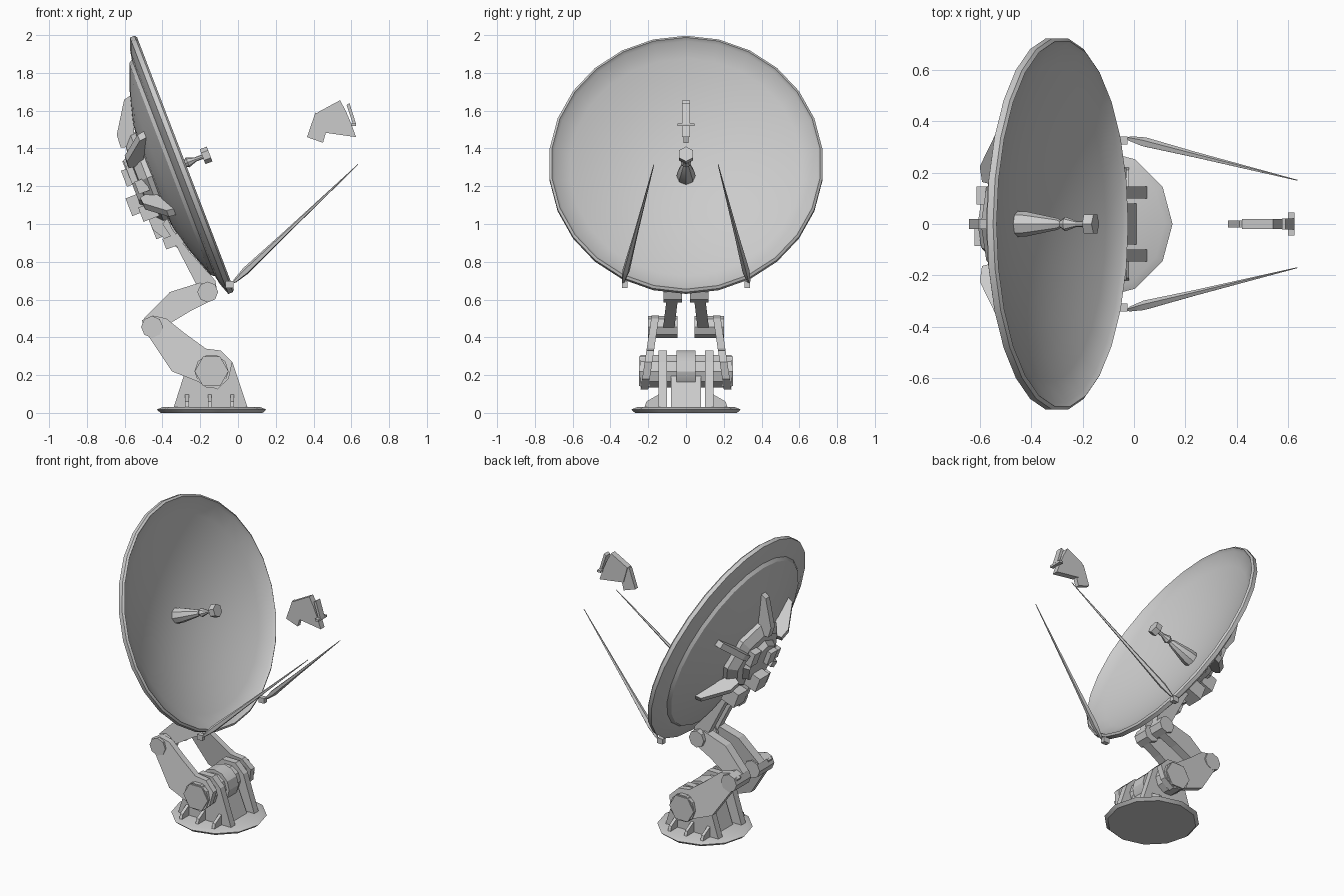
import bpy, bmesh, math
from mathutils import Matrix, Vector

if "Cube" in bpy.data.objects:
    bpy.data.objects.remove(bpy.data.objects["Cube"])

# Dish frame: local +z is the dish axis, local -x points up along the dish face
TILT = Matrix.Translation((-0.295, 0, 1.315)) @ Matrix.Rotation(math.radians(69), 4, 'Y')
I = Matrix.Identity(4)


def finish(name, bm, mat=I, smooth=30):
    bmesh.ops.remove_doubles(bm, verts=bm.verts, dist=1e-5)
    bmesh.ops.recalc_face_normals(bm, faces=bm.faces)
    me = bpy.data.meshes.new(name)
    bm.to_mesh(me)
    bm.free()
    me.transform(mat)
    ob = bpy.data.objects.new(name, me)
    bpy.context.collection.objects.link(ob)
    if smooth:
        bpy.ops.object.select_all(action='DESELECT')
        ob.select_set(True)
        bpy.context.view_layer.objects.active = ob
        bpy.ops.object.shade_smooth_by_angle(angle=math.radians(smooth))
    return ob


def revolve(name, profile, n, mat=I):
    """Spin (radius, height) points about z."""
    bm = bmesh.new()
    rings = []
    for r, z in profile:
        rings.append([bm.verts.new((r * math.cos(2 * math.pi * i / n),
                                    r * math.sin(2 * math.pi * i / n), z))
                      for i in range(n)] if r > 0 else [bm.verts.new((0, 0, z))])
    for a, b in zip(rings, rings[1:]):
        for i in range(n):
            j = (i + 1) % n
            f = [a[i % len(a)], a[j % len(a)], b[j % len(b)], b[i % len(b)]]
            bm.faces.new(list(dict.fromkeys(f)))
    return finish(name, bm, mat)


def prism(name, pts, a, b, axis='y', mat=I, lean=0, z0=0):
    """Extrude an (x, z) outline along y (leaning with height), or a (y, z) outline along x."""
    bm = bmesh.new()

    def make(p, d):
        return (p[0], d + lean * (p[1] - z0), p[1]) if axis == 'y' else (d, p[0], p[1])
    lo = [bm.verts.new(make(p, a)) for p in pts]
    hi = [bm.verts.new(make(p, b)) for p in pts]
    n = len(pts)
    bm.faces.new(lo)
    bm.faces.new(hi)
    for i in range(n):
        bm.faces.new((lo[i], lo[(i + 1) % n], hi[(i + 1) % n], hi[i]))
    return finish(name, bm, mat, 0)


def drum(name, x, z, r, y0, y1, n=10):
    m = Matrix.Translation((x, 0, z)) @ Matrix.Rotation(math.radians(-90), 4, 'X')
    return revolve(name, [(0, y0), (r, y0), (r, y1), (0, y1)], n, m)


def box(name, c, s, mat=I):
    bm = bmesh.new()
    bmesh.ops.create_cube(bm, size=1, matrix=Matrix.Translation(c) @ Matrix.Diagonal((*s, 1)))
    return finish(name, bm, mat, 0)


# Base plate and pedestal core
revolve("base_plate", [(0, 0), (0.27, 0), (0.29, 0.018), (0.26, 0.03), (0, 0.03)], 12,
        Matrix.Translation((-0.14, 0, 0)))
prism("pedestal_core", [(-0.29, .03), (0.01, .03), (-0.06, .2), (-0.23, .2)], -0.08, 0.08)
drum("pivot_shaft", -0.14, 0.22, 0.09, -0.24, 0.24)
drum("pivot_motor", -0.14, 0.22, 0.11, -0.05, 0.05, 12)

cheek = [(-0.34, .03), (0.05, .03), (-0.03, .27), (-0.09, .33), (-0.19, .33), (-0.27, .25)]
lower_arm = [(-0.51, .49), (-0.45, .515), (-0.38, .5), (-0.28, .42), (-0.17, .34), (-0.09, .33),
             (-0.03, .27), (-0.05, .18), (-0.11, .125), (-0.35, .22), (-0.47, .4)]
upper_arm = [(-0.50, .5), (-0.36, .64), (-0.2, .69), (-0.12, .66), (-0.13, .6), (-0.25, .54), (-0.4, .45)]
bracket = [(-0.2, .64), (-0.11, .64), (-0.12, .7), (-0.15, .735), (-0.25, .845), (-0.345, .968),
           (-0.375, 1.03), (-0.4, 1.0), (-0.34, .91)]

for s, side in ((1, "left"), (-1, "right")):
    # Pedestal cheeks and gussets
    prism(f"pedestal_cheek_{side}", cheek, s * 0.1, s * 0.145)
    for x in (-0.27, -0.15, -0.03):
        prism(f"gusset_{side}", [(s * .14, .03), (s * .22, .03), (s * .21, .06), (s * .14, .1)],
              x - 0.01, x + 0.01, 'x')
    # Folding arms with their joints
    prism(f"lower_arm_{side}", lower_arm, s * 0.15, s * 0.19, lean=-s * 0.15, z0=0.46)
    drum(f"shoulder_cap_{side}", -0.14, 0.22, 0.09, s * 0.19, s * 0.248, 6)
    drum(f"elbow_{side}", -0.455, 0.455, 0.058, s * 0.045, s * 0.2, 8)
    prism(f"upper_arm_{side}", upper_arm, s * 0.06, s * 0.12, lean=-s * 0.12, z0=0.46)
    drum(f"wrist_{side}", -0.16, 0.64, 0.055, s * 0.02, s * 0.12, 8)
    prism(f"dish_bracket_{side}", bracket, s * 0.03, s * 0.08)
    # Long tapered support struts
    a, b = Vector((-0.03, s * 0.335, 0.685)), Vector((0.635, s * 0.17, 1.315))
    d = b - a
    m = Matrix.Translation(a) @ d.to_track_quat('Z', 'Y').to_matrix().to_4x4()
    L = d.length
    revolve(f"strut_{side}", [(0, 0), (0.01, 0.02), (0.02, 0.1), (0.012, 0.4 * L), (0.002, L), (0, L)], 5, m)
    box(f"strut_foot_{side}", (-0.045, s * 0.325, 0.68), (0.04, 0.03, 0.035))

# Reflector bowl with thick rim and stepped back
bowl = [(0.7 * t, -0.17 * (1 - t * t)) for t in (0, .15, .3, .45, .6, .75, .88, 1)]
back = [(0.714, 0.018), (0.727, 0.008), (0.727, -0.018), (0.66, -0.042), (0.615, -0.05), (0.6, -0.07),
        (0.45, -0.125), (0.3, -0.165), (0, -0.2)]
revolve("dish", bowl + back, 26, TILT)

# Rear hub, radial fins and equipment boxes
revolve("rear_hub", [(0, -0.185), (0.25, -0.165), (0.25, -0.2), (0.2, -0.245), (0.15, -0.25),
                     (0.13, -0.285), (0, -0.285)], 8, TILT)
for i in range(6):
    ang = math.radians(180 + 60 * i)
    prism("hub_fin", [(0.18, -.2), (0.2, -.272), (0.27, -.268), (0.43, -.165), (0.44, -.12), (0.3, -.16)],
          -0.02, 0.02, 'y', TILT @ Matrix.Rotation(ang, 4, 'Z'))
for c, sz in (((0.11, 0.02, -.30), (.1, .1, .09)), ((-0.04, -.05, -.285), (.09, .07, .06)),
              ((0.17, -.09, -.255), (.08, .1, .09)), ((-0.08, .11, -.26), (.1, .07, .06)),
              ((0.27, .06, -.22), (.1, .11, .1)), ((0.36, -.05, -.19), (.06, .07, .1)),
              ((0.03, -.19, -.24), (.07, .06, .06))):
    box("equipment_box", c, sz, TILT)

# Feed horn at the dish centre
revolve("feed_horn", [(0, -.175), (.05, -.175), (.048, -.13), (.022, 0.0), (.014, .01), (.028, .03),
                      (.012, .075), (.012, .12), (0, .12)], 8, TILT)
revolve("feed_cap", [(0, .115), (.042, .115), (.042, .155), (0, .155)], 6, TILT)

# Floating receiver at the focus
prism("receiver_body", [(.42, 1.59), (.54, 1.655), (.57, 1.60), (.6, 1.53), (.625, 1.46), (.45, 1.485)],
      -0.02, 0.02)
prism("receiver_horn", [(.41, 1.59), (.365, 1.46), (.45, 1.43), (.49, 1.57)], -0.014, 0.014)
prism("receiver_plate", [(.575, 1.63), (.59, 1.64), (.625, 1.53), (.61, 1.525)], -0.022, 0.022)
box("receiver_pin", (.612, 0, 1.525), (.025, .09, .014))
